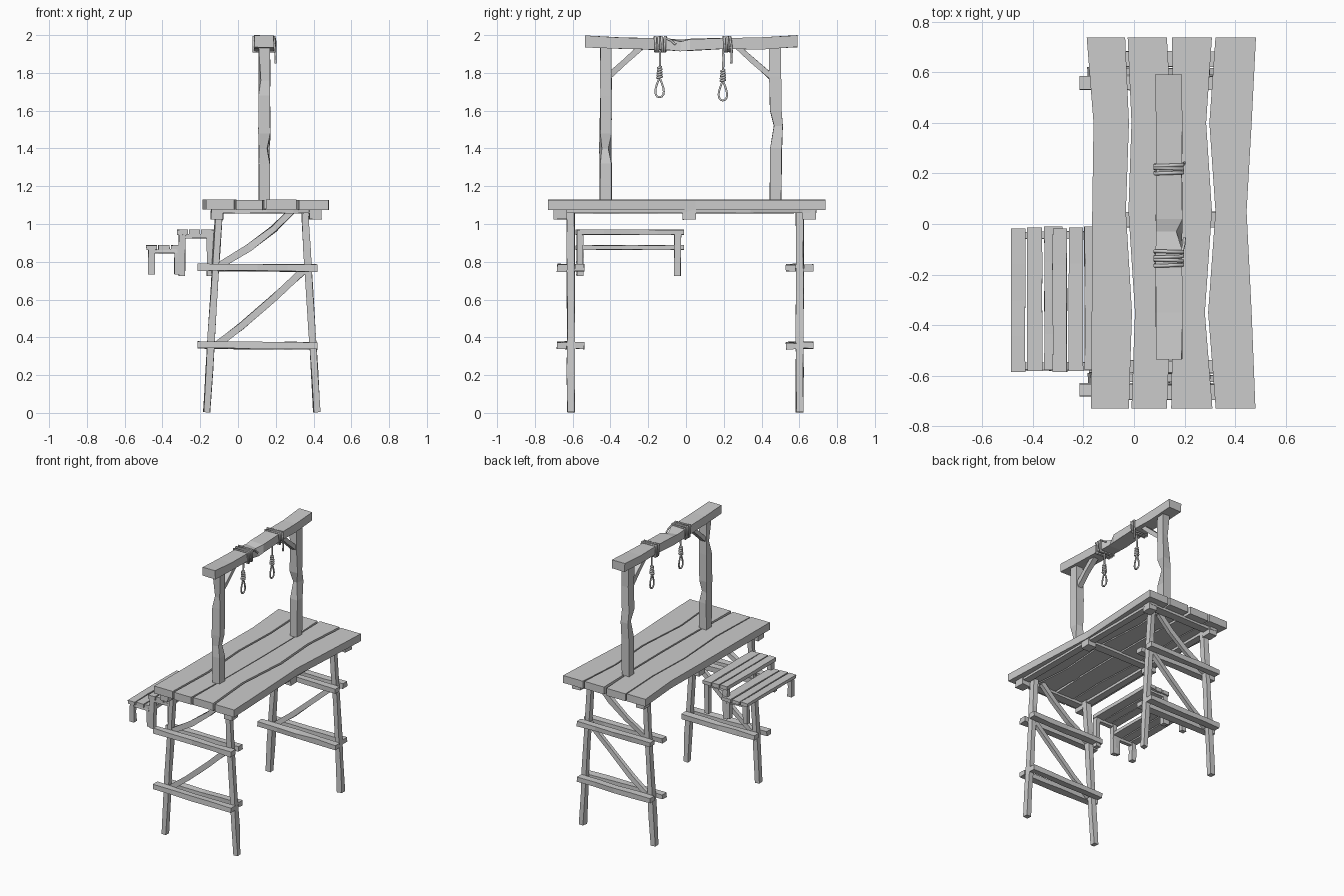
import bpy, bmesh, math, random
from mathutils import Vector

random.seed(4)
cube = bpy.data.objects.get("Cube")
if cube:
    bpy.data.objects.remove(cube, do_unlink=True)

GREY = (0.6, 0.6, 0.6, 1)
mat = bpy.data.materials.new("weathered grey")
mat.use_nodes = True
mat.diffuse_color = GREY
mat.node_tree.nodes["Principled BSDF"].inputs["Base Color"].default_value = GREY


def add_object(name, data):
    obj = bpy.data.objects.new(name, data)
    bpy.context.scene.collection.objects.link(obj)
    data.materials.append(mat)
    return obj


def loft(name, rings):
    """Skin a list of four-cornered rings and cap both ends."""
    bm = bmesh.new()
    rows = [[bm.verts.new(p) for p in ring] for ring in rings]
    for a, b in zip(rows, rows[1:]):
        for i in range(4):
            j = (i + 1) % 4
            bm.faces.new((a[i], a[j], b[j], b[i]))
    bm.faces.new(rows[0][::-1])
    bm.faces.new(rows[-1])
    bmesh.ops.recalc_face_normals(bm, faces=bm.faces)
    mesh = bpy.data.meshes.new(name)
    bm.to_mesh(mesh)
    bm.free()
    return add_object(name, mesh)


def timber(name, pts, w, h, up=(0, 0, 1), wobble=0.003, chips=()):
    """Rough-hewn bar along pts; chips are (station, corner, inward share)."""
    pts = [Vector(p) for p in pts]
    d = (pts[-1] - pts[0]).normalized()
    side = d.cross(Vector(up)).normalized()
    top = side.cross(d)
    rings = []
    for k, p in enumerate(pts):
        ring = []
        for c, (s, t) in enumerate(((-1, -1), (1, -1), (1, 1), (-1, 1))):
            share = 1.0
            for station, corner, amount in chips:
                if (station, corner) == (k, c):
                    share -= amount
            off = side * (s * w / 2 * share) + top * (t * h / 2 * share)
            off += side * random.uniform(-wobble, wobble)
            off += top * random.uniform(-wobble, wobble)
            ring.append(p + off)
        rings.append(ring)
    return loft(name, rings)


def line(a, b, n=4):
    a, b = Vector(a), Vector(b)
    return [a.lerp(b, i / n) for i in range(n + 1)]


def plank(name, ys, lefts, rights, z0, z1):
    """Board along y with uneven long edges."""
    loft(name, [((l, y, z0), (r, y, z0), (r, y, z1), (l, y, z1))
                for y, l, r in zip(ys, lefts, rights)])


def rope(name, pts, radius, closed=False):
    curve = bpy.data.curves.new(name, "CURVE")
    curve.dimensions = "3D"
    curve.bevel_depth = radius
    curve.bevel_resolution = 1
    curve.use_fill_caps = True
    spline = curve.splines.new("POLY")
    spline.points.add(len(pts) - 1)
    for point, p in zip(spline.points, pts):
        point.co = (*p, 1)
    spline.use_cyclic_u = closed
    return add_object(name, curve)


# Deck boards
YS = (-0.73, -0.35, 0.05, 0.4, 0.738)
DECK = (
    ((-0.17, -0.167, -0.165, -0.16, -0.187), (-0.02, -0.008, -0.032, -0.02, -0.035)),
    ((-0.01, 0.004, -0.022, -0.01, -0.025), (0.13, 0.145, 0.15, 0.148, 0.13)),
    ((0.147, 0.153, 0.158, 0.156, 0.15), (0.31, 0.28, 0.308, 0.285, 0.308)),
    ((0.323, 0.293, 0.322, 0.298, 0.322), (0.48, 0.465, 0.445, 0.465, 0.482)),
)
for i, (left, right) in enumerate(DECK):
    lift = 0.003 * (i % 2)
    plank(f"deck_board_{i + 1}", YS, left, right, 1.077 - lift, 1.131 - lift)

# Battens and bearing blocks under the deck
for x in (-0.11, 0.408):
    timber("deck_rail", line((x, -0.7, 1.068), (x, 0.69, 1.068)), 0.05, 0.02, wobble=0.002)
for y in (-0.665, 0.018, 0.652):
    timber("deck_batten", line((-0.14, y, 1.068), (0.44, y, 1.068)), 0.06, 0.02, wobble=0.002)
    for x in (-0.11, 0.408):
        timber("bearing_block", line((x, y - 0.036, 1.05), (x, y + 0.036, 1.05), 1), 0.065, 0.05)

# Trestle frames, one at each end
for y in (-0.61, 0.602):
    for foot, head in ((-0.165, -0.1), (0.418, 0.352)):
        timber("trestle_leg", line((foot, y, 0.003), (head, y, 1.078), 5),
               0.036, 0.04, up=(0, 1, 0))
    for z in (0.357, 0.768):
        timber("outer_ledger", line((-0.215, y - 0.046, z + 0.003), (0.42, y - 0.046, z - 0.003)), 0.052, 0.035)
        timber("inner_ledger", line((-0.178, y + 0.046, z), (0.415, y + 0.046, z)), 0.05, 0.035)
    timber("upper_diagonal", [(-0.11, y, 0.775), (0.06, y, 0.875), (0.19, y, 0.975), (0.29, y, 1.075)],
           0.028, 0.036)
    timber("lower_diagonal", [(-0.12, y, 0.355), (0.02, y, 0.46), (0.19, y, 0.61), (0.36, y, 0.765)],
           0.028, 0.036)

# Two low steps on the side
STEPS = (
    (((-0.322, -0.265), (-0.258, -0.202), (-0.195, -0.127)), 0.943, 0.97, (-0.296, -0.148), 0.725),
    (((-0.485, -0.43), (-0.422, -0.362), (-0.354, -0.283)), 0.863, 0.888, (-0.458, -0.32), 0.732),
)
for boards, z0, z1, leg_x, floor in STEPS:
    for i, (l, r) in enumerate(boards):
        end = 0.004 * i
        timber("step_board", line(((l + r) / 2, -0.585 + end, (z0 + z1) / 2),
                                  ((l + r) / 2, -0.018 + end, (z0 + z1) / 2)), r - l, z1 - z0, wobble=0.002)
    for y in (-0.562, -0.045):
        for x in leg_x:
            timber("step_leg", line((x, y, floor), (x, y, z0 + 0.002), 2), 0.034, 0.034, up=(0, 1, 0))
        timber("step_bearer", line((leg_x[0], y, z0 - 0.008), (leg_x[1], y, z0 - 0.008), 1), 0.03, 0.02)

# Uprights with chipped corners
timber("front_post", [(0.14, y, z) for y, z in ((-0.425, 1.08), (-0.425, 1.32), (-0.428, 1.4), (-0.425, 1.48),
                                                (-0.425, 1.68), (-0.425, 1.76), (-0.425, 1.94))],
       0.06, 0.062, up=(0, 1, 0), chips=((2, 0, 0.5), (2, 3, 0.4), (5, 1, 0.45)))
timber("rear_post", [(0.14, y, z) for y, z in ((0.473, 1.08), (0.475, 1.4), (0.48, 1.52), (0.475, 1.6),
                                               (0.473, 1.78), (0.473, 1.94))],
       0.06, 0.062, up=(0, 1, 0), chips=((2, 0, 0.5), (2, 1, 0.5), (4, 2, 0.4)))

# Top beam and its braces
timber("top_beam", [(0.138, y, z) for y, z in ((-0.535, 1.966), (-0.35, 1.957), (-0.1, 1.95), (-0.03, 1.947),
                                               (0.02, 1.948), (0.2, 1.955), (0.4, 1.956), (0.59, 1.967))],
       0.103, 0.06, chips=((3, 2, 0.45),))
timber("front_brace", line((0.14, -0.405, 1.785), (0.14, -0.235, 1.94), 2), 0.04, 0.03)
timber("rear_brace", line((0.14, 0.455, 1.775), (0.14, 0.27, 1.94), 2), 0.04, 0.03)


def beam_wrap(y, lean):
    """Rope turn hugging the beam."""
    rope("beam_wrap", [(0.082, y, 1.912), (0.194, y + lean, 1.912),
                       (0.194, y, 1.991), (0.082, y - lean, 1.991)], 0.007, True)


# Hanging ropes: wraps, drop line, knot turns and loop
for y, low, wraps in ((-0.14, 1.665, (-0.162, -0.145, -0.128, -0.111)), (0.195, 1.648, (0.203, 0.218, 0.233))):
    for i, wy in enumerate(wraps):
        beam_wrap(wy, 0.004 * (-1) ** i)
    rope("drop_line", [(0.14, y, 1.93), (0.14, y + 0.003, 1.88), (0.14, y, low + 0.1)], 0.0065)
    for i in range(5):
        z = low + 0.112 + 0.013 * i
        r = 0.012 - 0.001 * i
        rope("knot_turn", [(0.14 + r * math.cos(a), y + r * math.sin(a), z + 0.003 * math.sin(a))
                           for a in (math.tau * k / 8 for k in range(8))], 0.0065, True)
    loop = []
    for k in range(16):
        a = math.tau * k / 16
        narrow = 0.62 - 0.38 * math.cos(a)
        loop.append((0.14, y + 0.032 * math.sin(a) * narrow, low + 0.056 + 0.05 * math.cos(a)))
    rope("rope_loop", loop, 0.006, True)

# Loose rope ends
rope("long_tail", [(0.196, 0.235, 1.985), (0.199, 0.242, 1.92), (0.198, 0.24, 1.85)], 0.006)
rope("short_tail", [(0.19, -0.11, 1.985), (0.197, -0.08, 1.972), (0.199, -0.055, 1.95)], 0.006)
